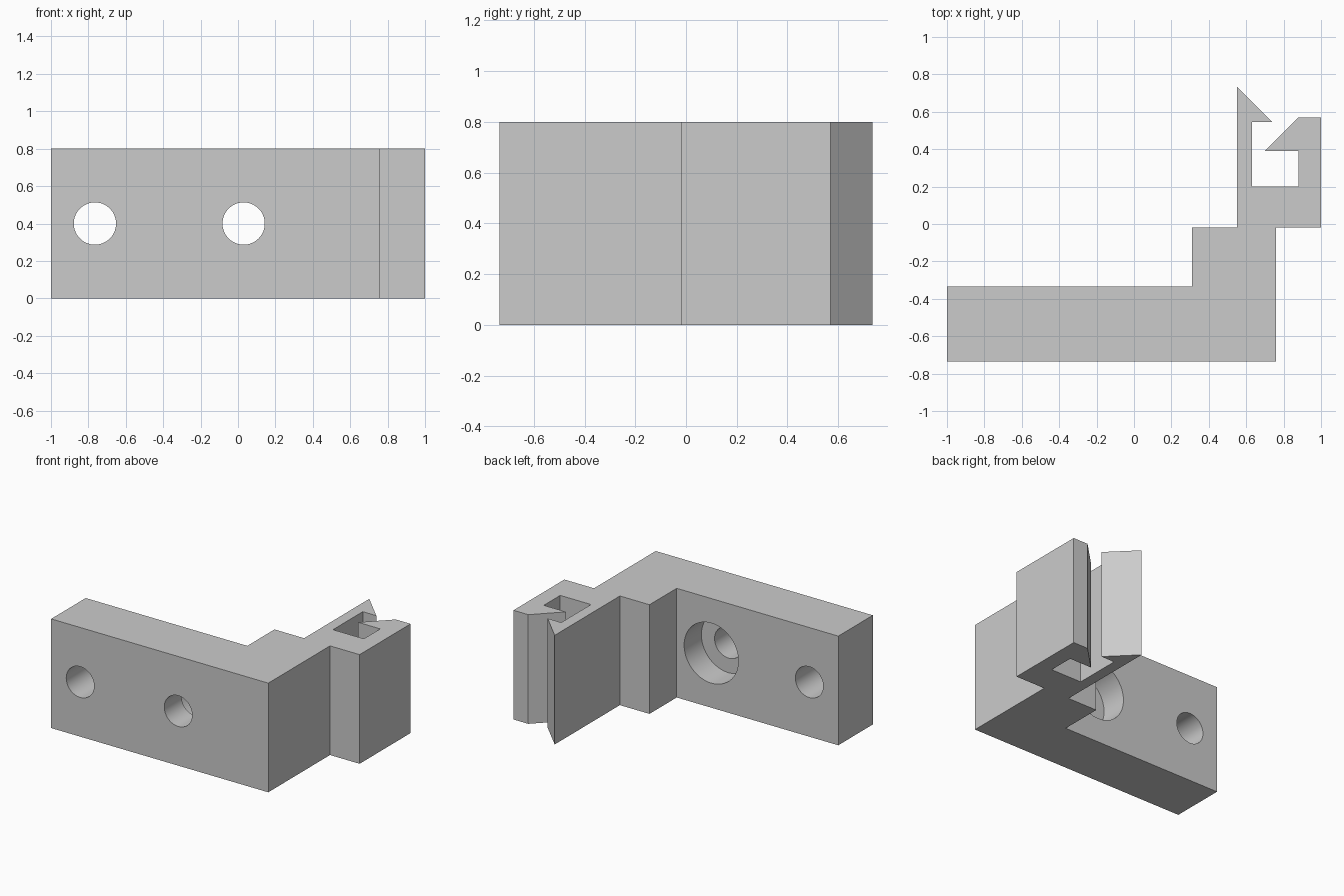
import bpy
import bmesh
from math import radians

cube = bpy.data.objects.get("Cube")
if cube:
    bpy.data.objects.remove(cube, do_unlink=True)

HEIGHT = 0.8
FRONT, BACK = -0.735, -0.335   # faces of the mounting plate
HOLE_R, BORE_R, BORE_DEPTH = 0.113, 0.22, 0.2

grey = bpy.data.materials.new("plain grey")
grey.use_nodes = True
colour = (0.6, 0.6, 0.6, 1)
grey.diffuse_color = colour
grey.node_tree.nodes["Principled BSDF"].inputs["Base Color"].default_value = colour


def extrude_profile(name, points, height):
    """Closed outline in the ground plane, raised to a solid."""
    bm = bmesh.new()
    face = bm.faces.new([bm.verts.new((x, y, 0)) for x, y in points])
    raised = bmesh.ops.extrude_face_region(bm, geom=[face])["geom"]
    verts = [v for v in raised if isinstance(v, bmesh.types.BMVert)]
    bmesh.ops.translate(bm, verts=verts, vec=(0, 0, height))
    bmesh.ops.recalc_face_normals(bm, faces=bm.faces)
    mesh = bpy.data.meshes.new(name)
    bm.to_mesh(mesh)
    bm.free()
    mesh.materials.append(grey)
    obj = bpy.data.objects.new(name, mesh)
    bpy.context.collection.objects.link(obj)
    return obj


def drill(target, name, x, radius, y0, y1):
    """Cut a round hole running front to back."""
    bpy.ops.mesh.primitive_cylinder_add(
        vertices=64, radius=radius, depth=y1 - y0,
        location=(x, (y0 + y1) / 2, HEIGHT / 2), rotation=(radians(90), 0, 0))
    cutter = bpy.context.object
    cutter.name = name
    cutter.data.materials.append(grey)
    mod = target.modifiers.new(name, "BOOLEAN")
    mod.operation, mod.solver, mod.object = "DIFFERENCE", "EXACT", cutter
    bpy.context.view_layer.objects.active = target
    bpy.ops.object.modifier_apply(modifier=name)
    bpy.data.objects.remove(cutter, do_unlink=True)


# Mounting plate, stepped arm and hooked clip as one outline
outline = [
    (-1, FRONT), (0.76, FRONT), (0.76, -0.02), (1, -0.02),    # plate and step
    (1, 0.57), (0.88, 0.57), (0.7, 0.39), (0.88, 0.39),       # thick hook
    (0.88, 0.2), (0.63, 0.2),                                 # slot floor
    (0.63, 0.545), (0.74, 0.545), (0.55, 0.735),              # thin hook
    (0.55, -0.02), (0.31, -0.02), (0.31, BACK), (-1, BACK),   # back step
]
bracket = extrude_profile("clip_bracket", outline, HEIGHT)

# Two screw holes, the inner one counterbored from the back
for side, x in (("outer", -0.765), ("inner", 0.03)):
    drill(bracket, side + "_screw_hole", x, HOLE_R, FRONT - 0.1, BACK + 0.1)
drill(bracket, "counterbore", 0.03, BORE_R, BACK - BORE_DEPTH, BACK + 0.1)

# Smooth hole walls, crisp edges elsewhere
bpy.ops.object.select_all(action="DESELECT")
bracket.select_set(True)
bpy.context.view_layer.objects.active = bracket
bpy.ops.object.shade_smooth_by_angle(angle=radians(30))
